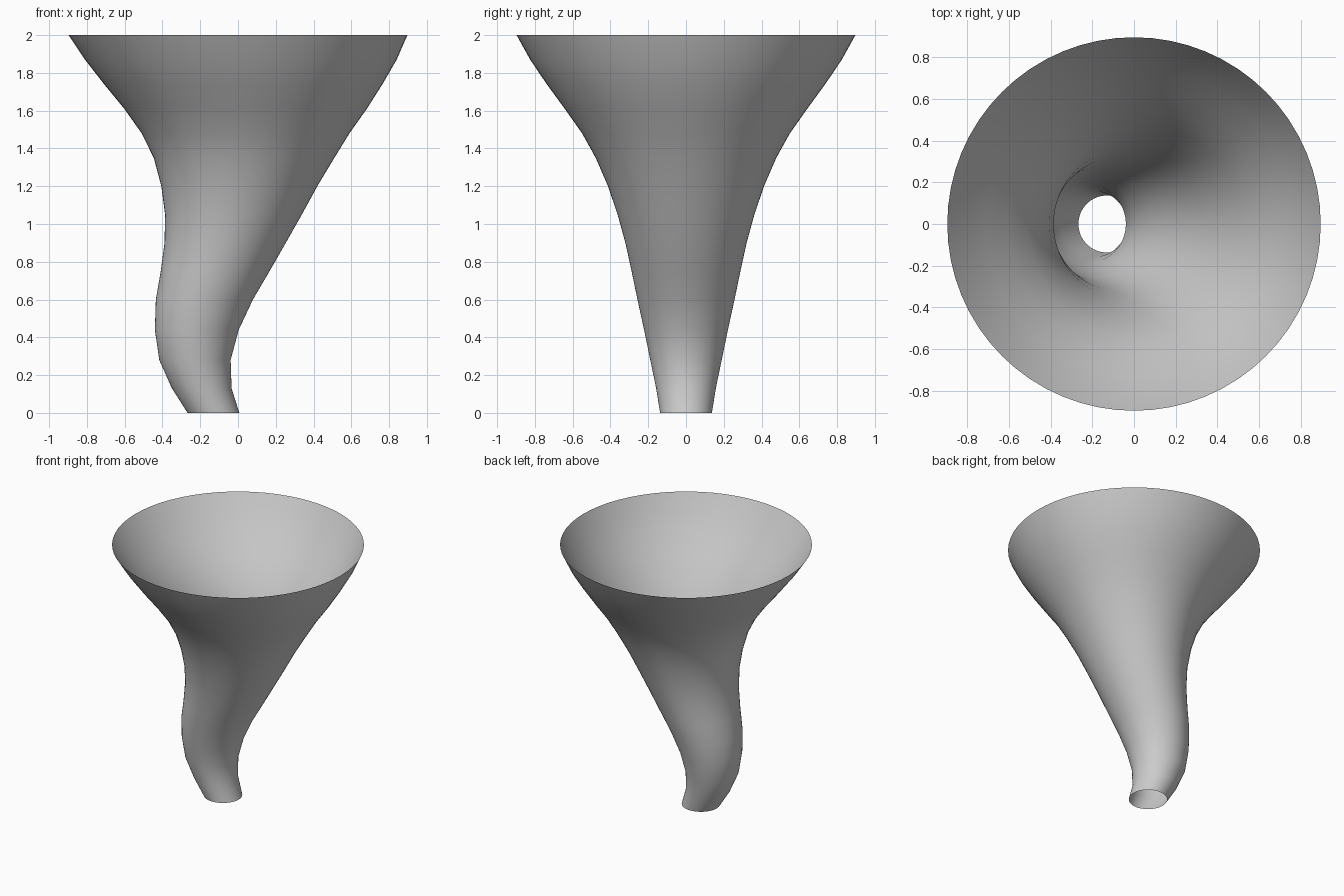
import bpy, bmesh
from math import cos, sin, tau

if "Cube" in bpy.data.objects:
    bpy.data.objects.remove(bpy.data.objects["Cube"])

# Horn rings from the narrow foot to the wide mouth: height, centre x, radius
RINGS = [
    (0.00, -0.130, 0.137), (0.13, -0.192, 0.158), (0.28, -0.228, 0.189),
    (0.44, -0.218, 0.222), (0.60, -0.178, 0.257), (0.75, -0.121, 0.288),
    (0.90, -0.068, 0.321), (1.05, -0.024, 0.362), (1.20, 0.007, 0.413),
    (1.35, 0.032, 0.478), (1.48, 0.040, 0.550), (1.61, 0.040, 0.642),
    (1.74, 0.028, 0.737), (1.87, 0.015, 0.825), (2.00, 0.000, 0.897),
]
SIDES = 64


def loft(name, rings, sides):
    """Open, single-walled skin through a stack of level circles."""
    bm = bmesh.new()
    loops = [[bm.verts.new((cx + r * cos(tau * i / sides), r * sin(tau * i / sides), z))
              for i in range(sides)] for z, cx, r in rings]
    for low, high in zip(loops, loops[1:]):
        for i in range(sides):
            j = (i + 1) % sides
            bm.faces.new((low[i], low[j], high[j], high[i])).smooth = True
    mesh = bpy.data.meshes.new(name)
    bm.to_mesh(mesh)
    bm.free()
    obj = bpy.data.objects.new(name, mesh)
    bpy.context.collection.objects.link(obj)
    return obj


# Curved horn, open at both ends
loft("curved_horn", RINGS, SIDES)
